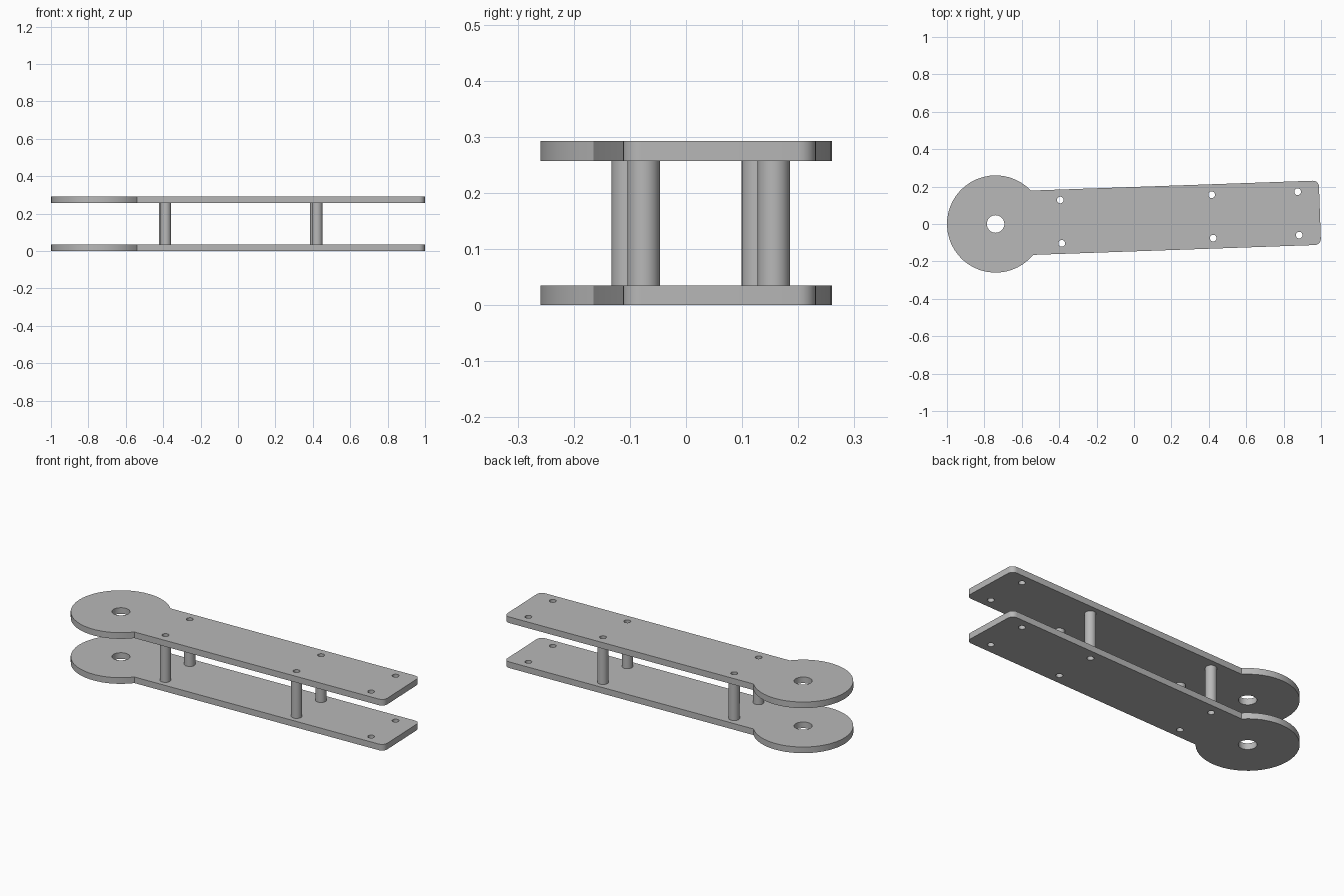
import bpy, bmesh
from math import sin, cos, pi, asin, radians

cube = bpy.data.objects.get("Cube")
if cube:
    bpy.data.objects.remove(cube, do_unlink=True)

PIVOT = (-0.74, 0.0)      # centre of the round end
TILT = radians(2)         # arm swings slightly off the x axis
DISC_R, HALF_W, LENGTH, CORNER = 0.26, 0.172, 1.735, 0.032
THICK, HEIGHT = 0.035, 0.292
BOLT_R, POST_R, BOLT_V = 0.018, 0.029, 0.116
POST_U, END_U = (0.35, 1.16), 1.62

grey = bpy.data.materials.new("plain grey")
grey.use_nodes = True
colour = (0.48, 0.48, 0.48, 1)
grey.diffuse_color = colour
grey.node_tree.nodes["Principled BSDF"].inputs["Base Color"].default_value = colour


def arc(u, v, r, start, end, n):
    return [(u + r * cos(start + (end - start) * i / n),
             v + r * sin(start + (end - start) * i / n)) for i in range(n + 1)]


def circle(u, v, r, n):
    return arc(u, v, r, 0, 2 * pi, n)[:-1]


def extrude(name, loops, z0, z1):
    """Fill the nested loops, given along the arm, and extrude from z0 to z1."""
    curve = bpy.data.curves.new(name, 'CURVE')
    curve.dimensions = '2D'
    curve.fill_mode = 'BOTH'
    curve.extrude = (z1 - z0) / 2
    for loop in loops:
        spline = curve.splines.new('POLY')
        spline.points.add(len(loop) - 1)
        for point, (u, v) in zip(spline.points, loop):
            point.co = (u, v, 0, 1)
        spline.use_cyclic_u = True
    temp = bpy.data.objects.new(name + "_outline", curve)
    bpy.context.scene.collection.objects.link(temp)
    graph = bpy.context.evaluated_depsgraph_get()
    mesh = bpy.data.meshes.new_from_object(temp.evaluated_get(graph))
    bpy.data.objects.remove(temp, do_unlink=True)

    bm = bmesh.new()
    bm.from_mesh(mesh)
    bmesh.ops.remove_doubles(bm, verts=bm.verts, dist=0.0001)
    bmesh.ops.recalc_face_normals(bm, faces=bm.faces)
    bm.to_mesh(mesh)
    bm.free()
    mesh.materials.clear()
    mesh.materials.append(grey)

    obj = bpy.data.objects.new(name, mesh)
    obj.location = (*PIVOT, (z0 + z1) / 2)
    obj.rotation_euler.z = TILT
    bpy.context.scene.collection.objects.link(obj)
    bpy.ops.object.select_all(action='DESELECT')
    obj.select_set(True)
    bpy.context.view_layer.objects.active = obj
    bpy.ops.object.shade_smooth_by_angle(angle=radians(30))


# Plate outline: round end, straight arm, two rounded corners
neck = asin(HALF_W / DISC_R)
end_u, end_v = LENGTH - CORNER, HALF_W - CORNER
outline = (arc(0, 0, DISC_R, neck, 2 * pi - neck, 36)
           + arc(end_u, -end_v, CORNER, -pi / 2, 0, 6)
           + arc(end_u, end_v, CORNER, 0, pi / 2, 6))
bolt_holes = [circle(u, side * BOLT_V, BOLT_R, 20)
              for u in (*POST_U, END_U) for side in (-1, 1)]
plate = [outline, circle(0, 0, 0.047, 28)] + bolt_holes

# Two matching plates
extrude("lower_plate", plate, 0, THICK)
extrude("upper_plate", plate, HEIGHT - THICK, HEIGHT)

# Four hollow spacer posts between the plates
for u, place in zip(POST_U, ("inner", "outer")):
    for side, name in ((-1, "front"), (1, "back")):
        v = side * BOLT_V
        extrude(f"{name}_{place}_spacer",
                [circle(u, v, POST_R, 28), circle(u, v, BOLT_R, 20)],
                THICK, HEIGHT - THICK)
